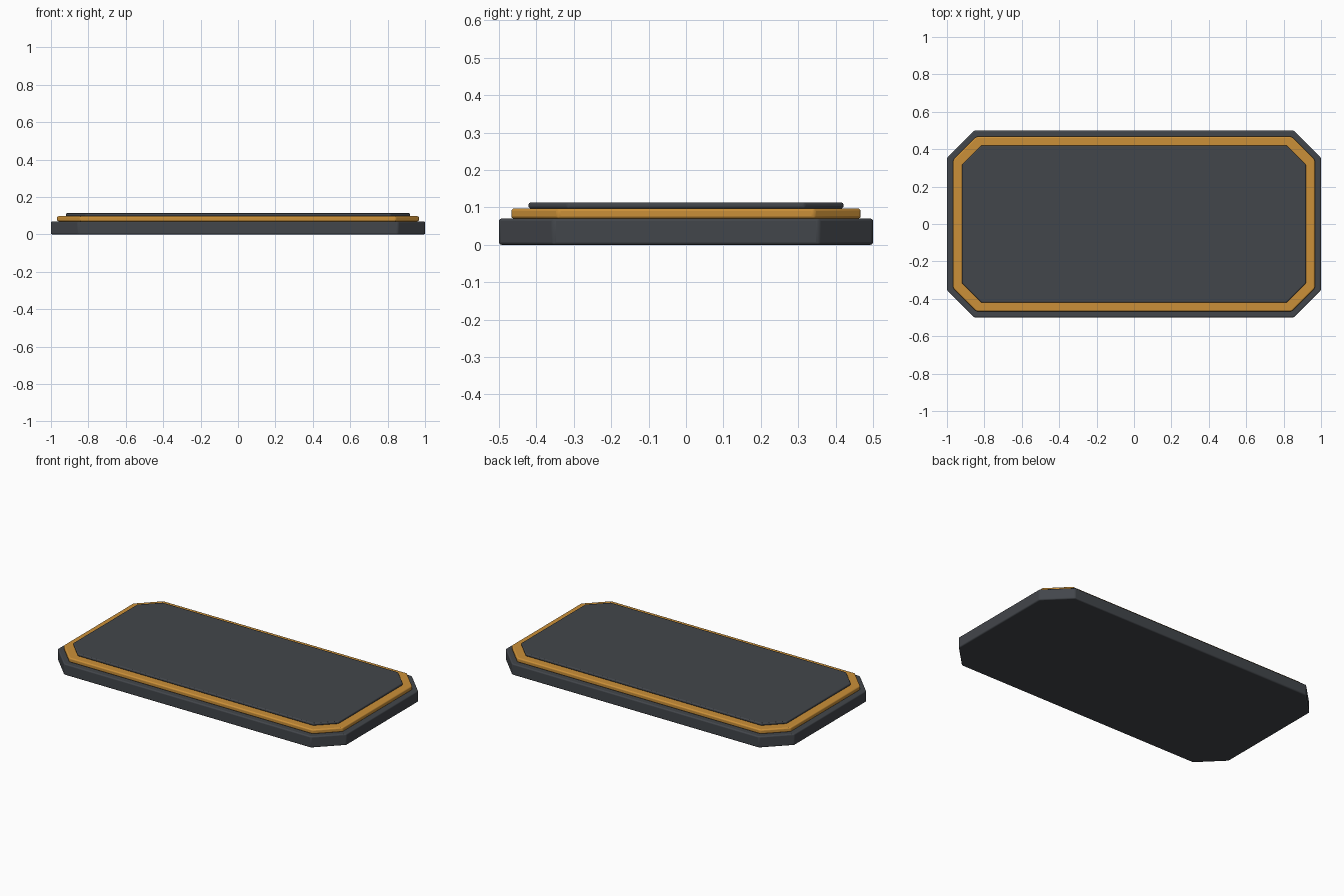
import bpy, bmesh

if "Cube" in bpy.data.objects:
    bpy.data.objects.remove(bpy.data.objects["Cube"])


def material(name, color):
    m = bpy.data.materials.new(name)
    m.diffuse_color = (*color, 1)
    m.use_nodes = True
    m.node_tree.nodes["Principled BSDF"].inputs["Base Color"].default_value = m.diffuse_color
    return m


dark = material("dark_slate", (0.055, 0.061, 0.07))
amber = material("amber", (0.60, 0.28, 0.04))


def plate(name, hx, hy, cut, z0, z1, bevel, mat):
    """Rectangle with clipped corners, extruded from z0 to z1, edges softened."""
    outline = [(hx - cut, hy), (hx, hy - cut), (hx, cut - hy), (hx - cut, -hy),
               (cut - hx, -hy), (-hx, cut - hy), (-hx, hy - cut), (cut - hx, hy)]
    bm = bmesh.new()
    face = bm.faces.new([bm.verts.new((x, y, z0)) for x, y in outline])
    ext = bmesh.ops.extrude_face_region(bm, geom=[face], use_keep_orig=True)
    top = [v for v in ext["geom"] if isinstance(v, bmesh.types.BMVert)]
    bmesh.ops.translate(bm, vec=(0, 0, z1 - z0), verts=top)
    bmesh.ops.recalc_face_normals(bm, faces=bm.faces)
    mesh = bpy.data.meshes.new(name)
    bm.to_mesh(mesh)
    bm.free()
    mesh.materials.append(mat)
    ob = bpy.data.objects.new(name, mesh)
    bpy.context.collection.objects.link(ob)
    mod = ob.modifiers.new("Bevel", "BEVEL")
    mod.width = bevel
    mod.segments = 3
    mod.limit_method = 'ANGLE'
    bpy.ops.object.select_all(action='DESELECT')
    ob.select_set(True)
    bpy.context.view_layer.objects.active = ob
    bpy.ops.object.shade_smooth_by_angle(angle=0.6)
    return ob


# Thick base slab, amber trim layer, thin top panel
plate("base_slab", 1.0, 0.5, 0.145, 0.0, 0.07, 0.007, dark)
plate("amber_trim", 0.967, 0.467, 0.124, 0.07, 0.097, 0.007, amber)
plate("top_panel", 0.92, 0.421, 0.105, 0.097, 0.113, 0.006, dark)
